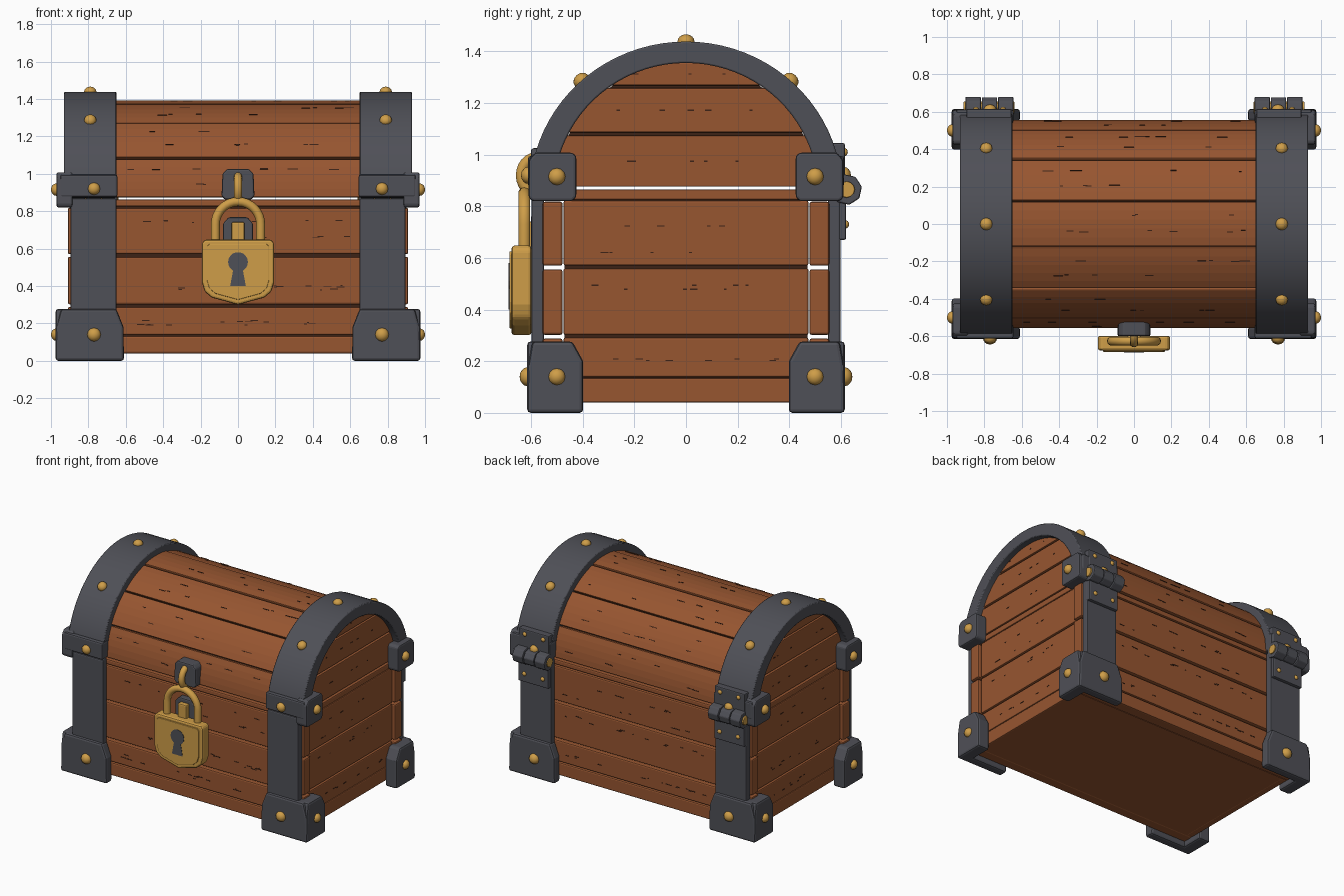
import bpy, bmesh, math, random
from mathutils import Vector, Matrix

if "Cube" in bpy.data.objects:
    bpy.data.objects.remove(bpy.data.objects["Cube"])

random.seed(4)
CZ = 0.85  # height of the lid's arch centre


def material(name, rgb):
    m = bpy.data.materials.new(name)
    m.diffuse_color = (*rgb, 1)
    m.use_nodes = True
    m.node_tree.nodes["Principled BSDF"].inputs["Base Color"].default_value = m.diffuse_color
    return m


WOOD = material("wood brown", (0.31, 0.092, 0.030))
DARK = material("dark wood", (0.045, 0.016, 0.008))
IRON = material("iron grey", (0.078, 0.080, 0.095))
GOLD = material("brass", (0.62, 0.34, 0.065))


def finish(name, bm, mat, bevel=0, smooth=False):
    bmesh.ops.recalc_face_normals(bm, faces=bm.faces)
    me = bpy.data.meshes.new(name)
    bm.to_mesh(me)
    bm.free()
    me.materials.append(mat)
    ob = bpy.data.objects.new(name, me)
    bpy.context.collection.objects.link(ob)
    if smooth:
        me.polygons.foreach_set("use_smooth", [True] * len(me.polygons))
        me.set_sharp_from_angle(angle=math.radians(35))
    if bevel:
        b = ob.modifiers.new("bevel", 'BEVEL')
        b.width, b.segments = bevel, 2
        b.limit_method, b.angle_limit = 'ANGLE', math.radians(30)
    return ob


def prism(name, pts, axis, d0, d1, mat, bevel=0, smooth=False):
    """Extrude a 2D outline along x (outline y,z) or along y (outline x,z)."""
    def place(u, v, d):
        return (d, u, v) if axis == 'x' else (u, d, v)
    bm = bmesh.new()
    rings = [[bm.verts.new(place(u, v, d)) for u, v in pts] for d in (d0, d1)]
    n = len(pts)
    for r in rings:
        bm.faces.new(r)
    for i in range(n):
        j = (i + 1) % n
        bm.faces.new((rings[0][i], rings[0][j], rings[1][j], rings[1][i]))
    return finish(name, bm, mat, bevel, smooth)


def box(name, x, y, z, mat, bevel=0):
    pts = [(y[0], z[0]), (y[1], z[0]), (y[1], z[1]), (y[0], z[1])]
    return prism(name, pts, 'x', x[0], x[1], mat, bevel)


def flip(pts, s):
    return [(u * s, v) for u, v in pts]


def span(s, a, b):
    return tuple(sorted((s * a, s * b)))


def arc(a, b, t0, t1, n):
    ts = [math.radians(t0 + (t1 - t0) * i / n) for i in range(n + 1)]
    return [(a * math.cos(t), CZ + b * math.sin(t)) for t in ts]


rivets = bmesh.new()
grain = bmesh.new()


def rivet(p, n, r=0.033):
    rot = Vector(n).to_track_quat('Z', 'Y').to_matrix().to_4x4()
    m = Matrix.Translation(p) @ rot @ Matrix.Diagonal((r, r, r * 0.85, 1))
    bmesh.ops.create_uvsphere(rivets, u_segments=12, v_segments=8, radius=1, matrix=m)


def dash(p, n, along, length):
    """Thin dark grain mark lying on a surface with normal n."""
    n, along = Vector(n).normalized(), Vector(along)
    rot = Matrix((along, n.cross(along), n)).transposed().to_4x4()
    m = Matrix.Translation(p) @ rot @ Matrix.Diagonal((length, 0.005, 0.004, 1))
    bmesh.ops.create_cube(grain, size=1, matrix=m)


# Box boards: long front and back boards, short end boards between them
LEVELS = [(0.04, 0.132), (0.138, 0.288), (0.302, 0.556), (0.57, 0.818), (0.825, 0.862)]
for z in LEVELS:
    tall = z[1] - z[0] > 0.1
    for s in (-1, 1):
        hx = 0.91 if tall else 0.90
        box("long_board", (-hx, hx), span(s, 0.478, 0.555), z, WOOD, 0.009)
        box("end_board", span(s, 0.84, 0.89), (-0.474, 0.474), (z[0], z[1] + 0.004), WOOD, 0.007)
        if tall:
            for k in range(2):
                zz = random.uniform(z[0] + 0.04, z[1] - 0.04)
                for i in range(7):
                    dash((random.uniform(-0.6, 0.6), s * 0.555, zz + random.uniform(-.006, .006)),
                         (0, s, 0), (1, 0, 0), random.uniform(0.01, 0.045))
                for i in range(4):
                    dash((s * 0.89, random.uniform(-0.36, 0.36), zz), (s, 0, 0), (0, 1, 0),
                         random.uniform(0.01, 0.03))
box("box_core", (-0.85, 0.85), (-0.47, 0.47), (0.06, 0.858), DARK)
box("bottom_board", (-0.885, 0.885), (-0.479, 0.479), (0.041, 0.07), WOOD)

# Lid boards following the arch
STEP = 180 / 7
for i in range(7):
    t0 = max(i * STEP + 0.5, 2.7)
    t1 = min((i + 1) * STEP - 0.5, 177.3)
    lift = 0.004 * (i % 2)
    outer = arc(0.556 + lift, 0.537 + lift, t0, t1, 5)
    inner = arc(0.512, 0.505, t1, t0, 5)
    prism("lid_board", outer + inner, 'x', -0.89, 0.89, WOOD, 0.006)
    for k in range(9):
        t = math.radians((t0 + t1) / 2 + random.choice((-5, 4)) + random.uniform(-.4, .4))
        c, s = math.cos(t), math.sin(t)
        dash((random.uniform(-0.6, 0.6), (0.556 + lift) * c, CZ + (0.537 + lift) * s),
             (0, c / 0.556, s / 0.537), (1, 0, 0), random.uniform(0.015, 0.06))
prism("lid_core", arc(0.51, 0.503, 3.3, 176.7, 24), 'x', -0.86, 0.86, DARK)

# Lid end boards cut to the arch
for z0, z1 in ((0.876, 1.074), (1.086, 1.258), (1.268, 1.357)):
    right = []
    for i in range(9):
        z = z0 + (z1 - z0) * i / 8
        right.append((0.517 * math.sqrt(max(0.0004, 1 - ((z - CZ) / 0.51) ** 2)), z))
    for s in (-1, 1):
        prism("lid_end_board", right + [(-y, z) for y, z in reversed(right)], 'x',
              s * 0.84, s * 0.885, WOOD, 0.005)
        for i in range(5):
            dash((s * 0.885, random.uniform(-0.3, 0.3), (z0 + z1) / 2), (s, 0, 0), (0, 1, 0),
                 random.uniform(0.01, 0.03))

# Iron outlines for corner guards
GUARD_FRONT = [(0.61, 0), (0.975, 0), (0.972, 0.18), (0.945, 0.277), (0.65, 0.277), (0.612, 0.18)]
GUARD_SIDE = [(0.398, 0), (0.615, 0), (0.612, 0.18), (0.595, 0.277), (0.44, 0.277), (0.398, 0.2)]
LID_SIDE = [(0.425, 0.835), (0.44, 0.82), (0.597, 0.82), (0.61, 0.835),
            (0.608, 0.98), (0.585, 1.008), (0.44, 1.008), (0.425, 0.995)]

for sx in (-1, 1):
    # Arched strap over the lid
    ring = arc(0.605, 0.588, 2.5, 177.5, 40) + arc(0.512, 0.505, 177.5, 2.5, 40)
    prism("lid_strap", ring, 'x', sx * 0.65, sx * 0.93, IRON, 0.006, True)
    for t in (48, 90, 132):
        c, s = math.cos(math.radians(t)), math.sin(math.radians(t))
        rivet((sx * 0.79, 0.605 * c, CZ + 0.588 * s), (0, c, s))
    for sy in (-1, 1):
        # Upright straps, foot guards and lid corner guards
        box("upright_strap", span(sx, 0.65, 0.895), span(sy, 0.55, 0.598), (0.2, 0.868), IRON, 0.008)
        prism("foot_guard_front", flip(GUARD_FRONT, sx), 'y', sy * 0.55, sy * 0.615, IRON, 0.014)
        prism("foot_guard_side", flip(GUARD_SIDE, sy), 'x', sx * 0.885, sx * 0.975, IRON, 0.014)
        box("lid_guard_front", span(sx, 0.645, 0.95), span(sy, 0.54, 0.612), (0.876, 0.995), IRON, 0.01)
        prism("lid_guard_side", flip(LID_SIDE, sy), 'x', sx * 0.885, sx * 0.97, IRON, 0.012)
        rivet((sx * 0.77, sy * 0.613, 0.14), (0, sy, 0), 0.037)
        rivet((sx * 0.77, sy * 0.611, 0.92), (0, sy, 0), 0.033)
        for z in (0.14, 0.915):
            rivet((sx * 0.972, sy * 0.5, z), (sx, 0, 0), 0.033)

    # Rear hinge: two leaves, three knuckles, brass pin
    box("hinge_lower_leaf", span(sx, 0.655, 0.895), (0.59, 0.62), (0.67, 0.86), IRON, 0.007)
    box("hinge_upper_leaf", span(sx, 0.655, 0.895), (0.56, 0.615), (0.87, 1.045), IRON, 0.007)
    for x in (0.70, 0.845):
        rivet((sx * x, 0.618, 0.73), (0, 1, 0), 0.016)
        rivet((sx * x, 0.613, 1.01), (0, 1, 0), 0.016)
    for k in range(3):
        x0 = 0.645 + k * 0.087
        r = 0.06 if k != 1 else 0.057
        octagon = [(0.622 + r * math.cos(math.radians(10 + 45 * i)),
                    0.865 + r * math.sin(math.radians(10 + 45 * i))) for i in range(8)]
        prism("hinge_knuckle", octagon, 'x', sx * x0, sx * (x0 + 0.082), IRON, 0.006)
    pin = [(0.622 + 0.032 * math.cos(i * math.pi / 6), 0.865 + 0.032 * math.sin(i * math.pi / 6))
           for i in range(12)]
    prism("hinge_pin", pin, 'x', sx * 0.638, sx * 0.912, GOLD, 0.004)

# Lock plates on lid and box
prism("lid_lock_plate", [(-0.088, 0.88), (-0.07, 0.862), (0.07, 0.862), (0.088, 0.88), (0.083, 1.0),
                         (0.06, 1.025), (-0.06, 1.025), (-0.083, 1.0)], 'y', -0.6, -0.5, IRON, 0.009)
prism("box_lock_plate", [(-0.08, 0.6), (0.08, 0.6), (0.08, 0.735), (0.05, 0.768),
                         (-0.05, 0.768), (-0.08, 0.735)], 'y', -0.6, -0.55, IRON, 0.009)
box("lock_staple", (-0.035, 0.035), (-0.635, -0.595), (0.6, 0.742), GOLD, 0.008)

# Padlock body with raised face and keyhole
def body(k):
    half = [(0, 0.30), (0.14, 0.338), (0.178, 0.37), (0.193, 0.42), (0.193, 0.63), (0.178, 0.648)]
    pts = half + [(-x, z) for x, z in reversed(half[1:])]
    return [(x * k, 0.49 + (z - 0.49) * k) for x, z in pts]


prism("padlock_body", body(1), 'y', -0.676, -0.598, GOLD, 0.014)
prism("padlock_face", body(0.86), 'y', -0.684, -0.67, GOLD, 0.004)
hole = [(0.053 * math.cos(math.radians(t)), 0.528 + 0.053 * math.sin(math.radians(t)))
        for t in range(-60, 241, 20)]
prism("keyhole", hole + [(-0.042, 0.40), (0.042, 0.40)], 'y', -0.6865, -0.680, IRON)


def tube(name, pts, radius, closed=False):
    cu = bpy.data.curves.new(name, 'CURVE')
    cu.dimensions = '3D'
    cu.bevel_depth, cu.bevel_resolution = radius, 3
    sp = cu.splines.new('POLY')
    sp.points.add(len(pts) - 1)
    for p, co in zip(sp.points, pts):
        p.co = (*co, 1)
    sp.use_cyclic_u = closed
    sp.use_smooth = True
    cu.materials.append(GOLD)
    bpy.context.collection.objects.link(bpy.data.objects.new(name, cu))


# Shackle and the ring it hangs from
bow = [(0.121 * math.cos(math.pi * i / 16), -0.626, 0.73 + 0.121 * math.sin(math.pi * i / 16))
       for i in range(17)]
tube("shackle", [(0.121, -0.626, 0.62)] + bow + [(-0.121, -0.626, 0.62)], 0.024)
tube("lid_ring", [(0, -0.58 + 0.058 * math.cos(math.pi * i / 12),
                   0.92 + 0.068 * math.sin(math.pi * i / 12)) for i in range(24)], 0.022, True)

finish("rivets", rivets, GOLD, 0, True)
finish("wood_grain", grain, DARK)
